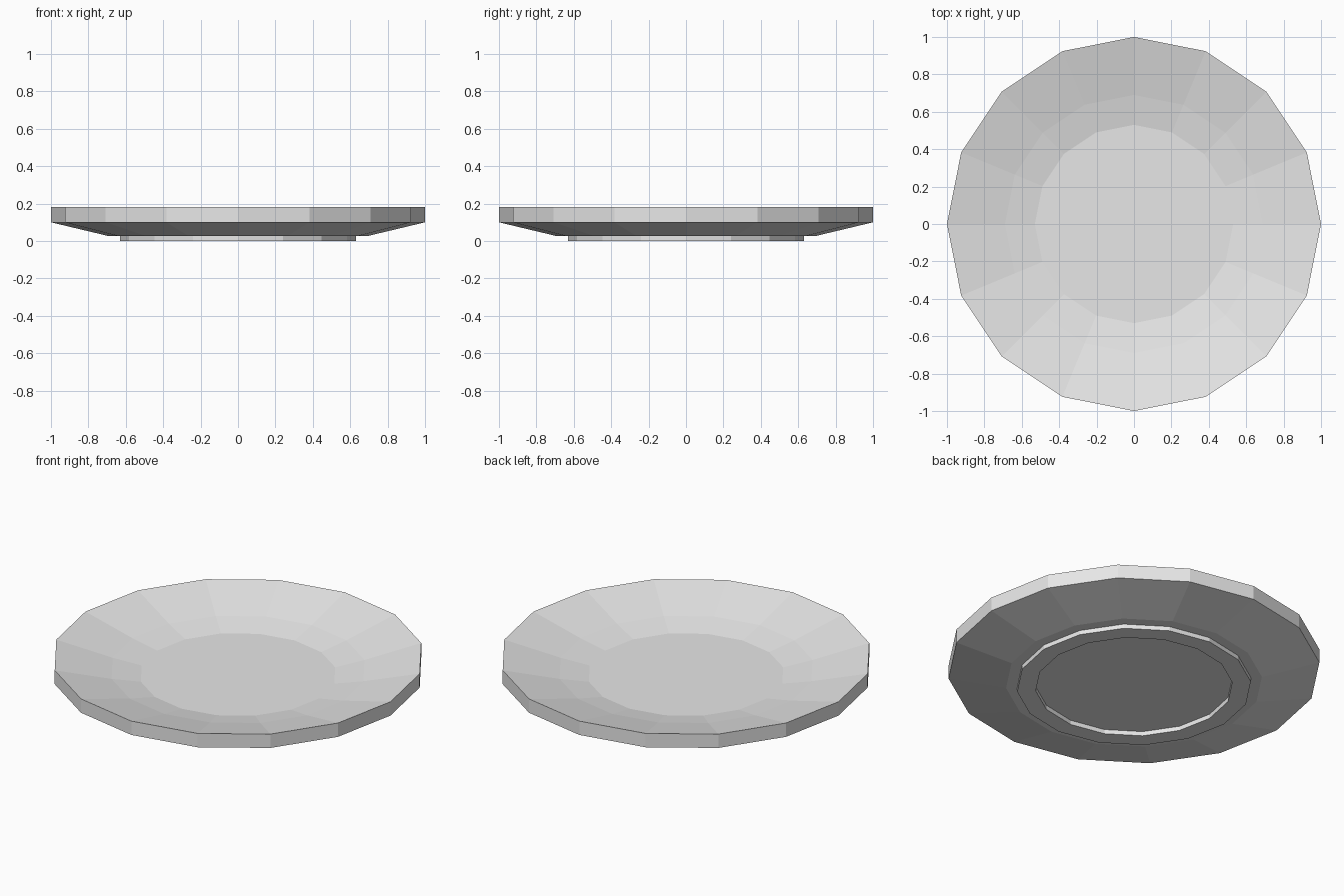
import bpy, bmesh, math

if "Cube" in bpy.data.objects:
    bpy.data.objects.remove(bpy.data.objects["Cube"])

SIDES = 16

# One light grey glaze
glaze = bpy.data.materials.new("light_grey")
glaze.diffuse_color = (0.8, 0.8, 0.8, 1.0)
glaze.use_nodes = True
glaze.node_tree.nodes["Principled BSDF"].inputs["Base Color"].default_value = glaze.diffuse_color

# Closed cross-section (radius, height): well, sloped wall, rim, underside, foot ring, recess
profile = [
    (0.53, 0.076), (0.69, 0.106), (1.0, 0.182), (1.0, 0.10), (0.69, 0.026),
    (0.63, 0.026), (0.63, 0.0), (0.53, 0.0), (0.53, 0.026),
]

# Spin the section into faceted rings
bm = bmesh.new()
rings = []
for r, z in profile:
    angles = [2 * math.pi * i / SIDES for i in range(SIDES)]
    rings.append([bm.verts.new((r * math.cos(a), r * math.sin(a), z)) for a in angles])
for upper, lower in zip(rings, rings[1:]):
    for i in range(SIDES):
        j = (i + 1) % SIDES
        bm.faces.new((upper[i], upper[j], lower[j], lower[i]))

# Flat well floor and flat recess under the foot
bm.faces.new(rings[0])
bm.faces.new(rings[-1])
bmesh.ops.recalc_face_normals(bm, faces=bm.faces)

mesh = bpy.data.meshes.new("plate")
bm.to_mesh(mesh)
bm.free()
mesh.materials.append(glaze)
plate = bpy.data.objects.new("plate", mesh)
bpy.context.collection.objects.link(plate)
